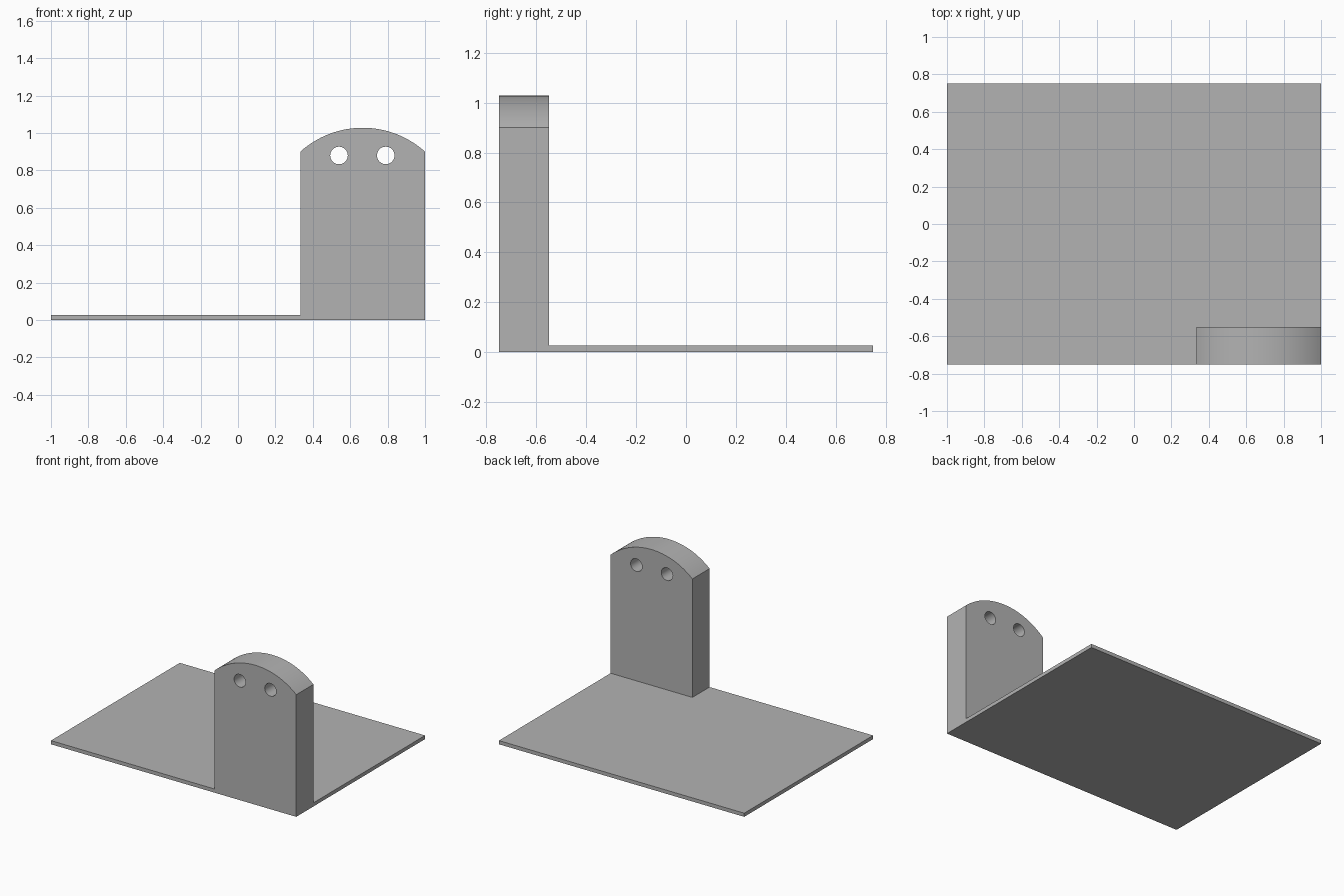
import bpy
import bmesh
import math

if "Cube" in bpy.data.objects:
    bpy.data.objects.remove(bpy.data.objects["Cube"], do_unlink=True)

WIDTH, DEPTH, PLATE = 2.0, 1.5, 0.027
LEFT, RIGHT = 0.333, 1.0
FRONT, BACK = -0.75, -0.55
SHOULDER, CROWN = 0.9, 1.028

grey = bpy.data.materials.new("plain grey")
grey.use_nodes = True
colour = (0.45, 0.45, 0.45, 1)
grey.diffuse_color = colour
grey.node_tree.nodes["Principled BSDF"].inputs["Base Color"].default_value = colour


def extruded(name, outline, y0, y1):
    """Solid made from an x-z outline pushed from y0 to y1."""
    bm = bmesh.new()
    face = bm.faces.new([bm.verts.new((x, y0, z)) for x, z in outline])
    result = bmesh.ops.extrude_face_region(bm, geom=[face])
    moved = [v for v in result["geom"] if isinstance(v, bmesh.types.BMVert)]
    bmesh.ops.translate(bm, verts=moved, vec=(0, y1 - y0, 0))
    bmesh.ops.recalc_face_normals(bm, faces=bm.faces)
    mesh = bpy.data.meshes.new(name)
    bm.to_mesh(mesh)
    bm.free()
    mesh.materials.append(grey)
    obj = bpy.data.objects.new(name, mesh)
    bpy.context.collection.objects.link(obj)
    return obj


def arc(cx, cz, radius, start, end, steps):
    angles = [start + (end - start) * i / steps for i in range(steps + 1)]
    return [(cx + radius * math.cos(a), cz + radius * math.sin(a)) for a in angles]


def combine(target, tool, operation):
    """Apply a boolean and discard the tool."""
    mod = target.modifiers.new(operation.lower(), "BOOLEAN")
    mod.operation, mod.object, mod.solver = operation, tool, "EXACT"
    bpy.context.view_layer.objects.active = target
    bpy.ops.object.modifier_apply(modifier=mod.name)
    bpy.data.objects.remove(tool, do_unlink=True)


# Thin base plate
half = WIDTH / 2
base = extruded("base_plate_with_upright",
                [(-half, 0), (half, 0), (half, PLATE), (-half, PLATE)],
                -DEPTH / 2, DEPTH / 2)

# Upright block with a shallow arched top
middle, reach, rise = (LEFT + RIGHT) / 2, (RIGHT - LEFT) / 2, CROWN - SHOULDER
radius = (reach ** 2 + rise ** 2) / (2 * rise)
spread = math.asin(reach / radius)
top = arc(middle, CROWN - radius, radius,
          math.pi / 2 - spread, math.pi / 2 + spread, 32)
upright = extruded("upright", [(LEFT, 0), (RIGHT, 0)] + top, FRONT, BACK)
combine(base, upright, "UNION")

# Two round holes through the upright
for x in (0.54, 0.79):
    ring = arc(x, 0.88, 0.047, 0, 2 * math.pi, 32)[:-1]
    combine(base, extruded("hole_cutter", ring, FRONT - 0.1, BACK + 0.1), "DIFFERENCE")

# Smooth arch and holes, crisp edges elsewhere
bpy.ops.object.select_all(action="DESELECT")
base.select_set(True)
bpy.context.view_layer.objects.active = base
bpy.ops.object.shade_smooth_by_angle(angle=math.radians(30))
